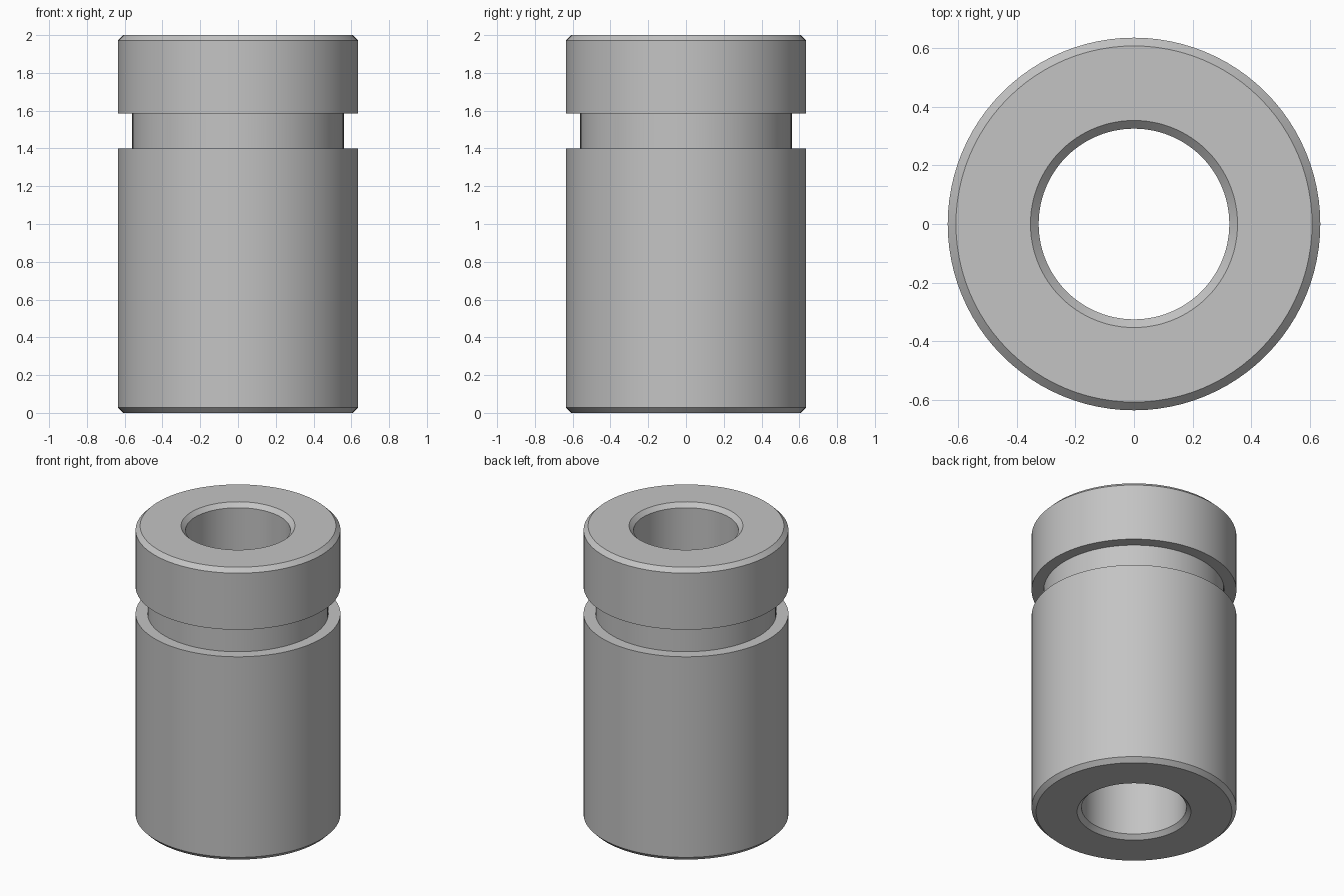
import bpy, bmesh, math

cube = bpy.data.objects.get("Cube")
if cube:
    bpy.data.objects.remove(cube, do_unlink=True)

# Plain grey metal
GREY = (0.55, 0.55, 0.55, 1)
metal = bpy.data.materials.new("grey_metal")
metal.use_nodes = True
metal.diffuse_color = GREY
metal.node_tree.nodes["Principled BSDF"].inputs["Base Color"].default_value = GREY

# Bushing dimensions
OUTER, BORE, GROOVE = 0.635, 0.325, 0.56
HEIGHT, GROOVE_LOW, GROOVE_HIGH = 2.0, 1.4, 1.585
CHAMFER = 0.028
SEGMENTS = 96

# Closed cross-section (radius, height), from the bottom outer edge upwards
profile = [
    (OUTER - CHAMFER, 0), (OUTER, CHAMFER),
    (OUTER, GROOVE_LOW), (GROOVE, GROOVE_LOW),
    (GROOVE, GROOVE_HIGH), (OUTER, GROOVE_HIGH),
    (OUTER, HEIGHT - CHAMFER), (OUTER - CHAMFER, HEIGHT),
    (BORE + CHAMFER, HEIGHT), (BORE, HEIGHT - CHAMFER),
    (BORE, CHAMFER), (BORE + CHAMFER, 0),
]

# Revolve the section around z
bm = bmesh.new()
points = [bm.verts.new((r, 0, z)) for r, z in profile]
edges = [bm.edges.new((p, points[(i + 1) % len(points)])) for i, p in enumerate(points)]
bmesh.ops.spin(bm, geom=points + edges, cent=(0, 0, 0), axis=(0, 0, 1),
               angle=math.tau, steps=SEGMENTS, use_merge=True)
bmesh.ops.remove_doubles(bm, verts=bm.verts, dist=0.0001)
bmesh.ops.recalc_face_normals(bm, faces=bm.faces)
mesh = bpy.data.meshes.new("grooved_bushing")
bm.to_mesh(mesh)
bm.free()
mesh.materials.append(metal)

bushing = bpy.data.objects.new("grooved_bushing", mesh)
bpy.context.collection.objects.link(bushing)

# Smooth walls with crisp rims
bpy.ops.object.select_all(action="DESELECT")
bushing.select_set(True)
bpy.context.view_layer.objects.active = bushing
bpy.ops.object.shade_smooth_by_angle(angle=math.radians(30))
